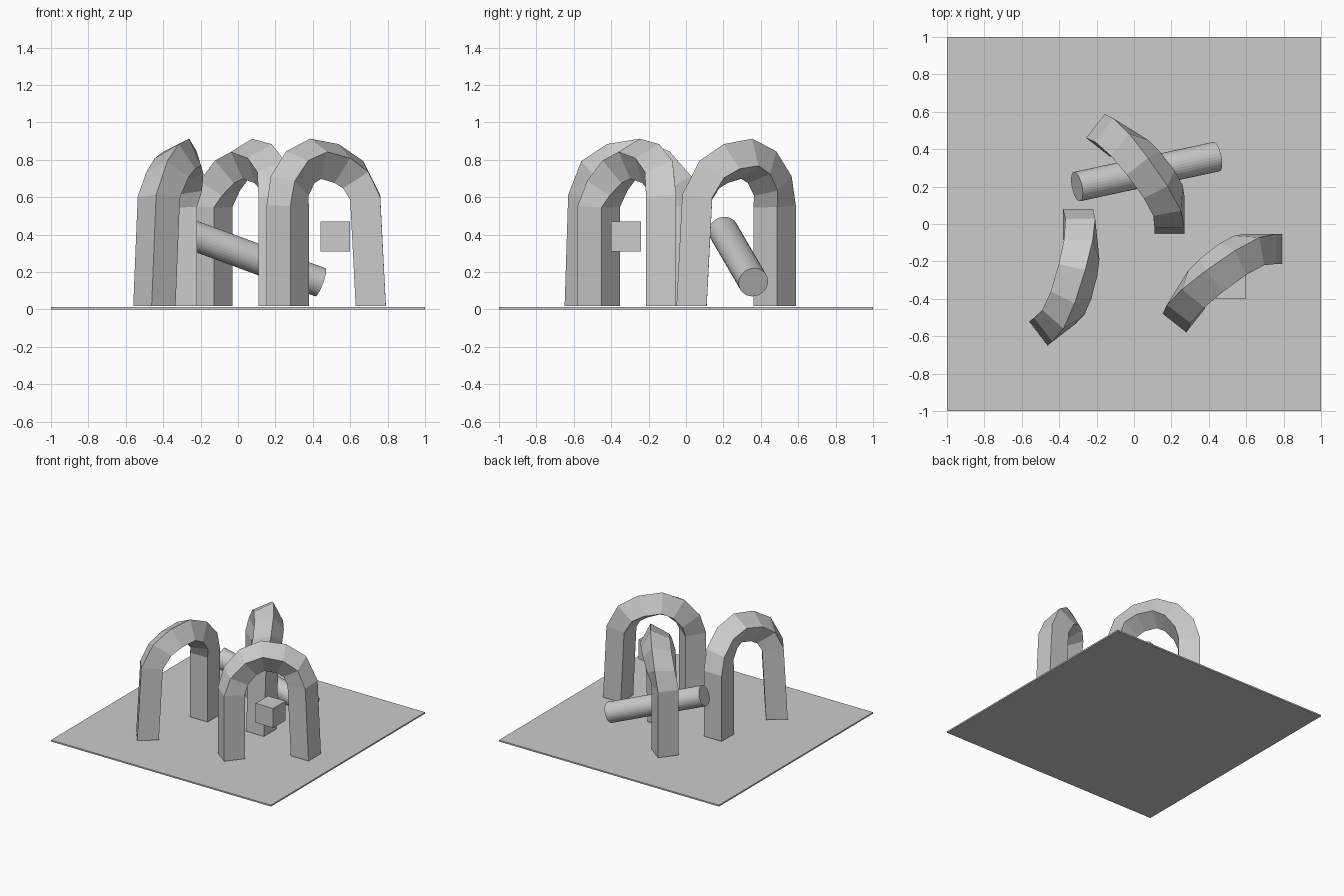
import bpy, bmesh
from math import radians, cos, sin
from mathutils import Vector, Matrix

cube = bpy.data.objects.get("Cube")
if cube:
    bpy.data.objects.remove(cube)

grey = bpy.data.materials.new("plain grey")
grey.use_nodes = True
grey.diffuse_color = (0.6, 0.6, 0.6, 1)
grey.node_tree.nodes["Principled BSDF"].inputs["Base Color"].default_value = (0.6, 0.6, 0.6, 1)


def add(name, bm, matrix=Matrix()):
    bmesh.ops.recalc_face_normals(bm, faces=bm.faces)
    mesh = bpy.data.meshes.new(name)
    bm.to_mesh(mesh)
    bm.free()
    mesh.materials.append(grey)
    obj = bpy.data.objects.new(name, mesh)
    obj.matrix_world = matrix
    bpy.context.collection.objects.link(obj)
    return obj


def box(name, size, centre):
    bm = bmesh.new()
    bmesh.ops.create_cube(bm, size=1, matrix=Matrix.Translation(centre) @ Matrix.Diagonal((*size, 1)))
    return add(name, bm)


# Arch path: distance along the span, sideways bulge, height
PATH = [(0, 0, 0.018), (0.024, 0.018, 0.6), (0.08, 0.05, 0.72), (0.18, 0.065, 0.78),
        (0.32, 0.065, 0.805), (0.43, 0.055, 0.76), (0.52, 0.03, 0.66),
        (0.555, 0, 0.55), (0.555, 0, 0.018)]
ALONG, SIDE, UP = Vector((-0.6, 0.8, 0)), Vector((0.8, 0.6, 0)), Vector((0, 0, 1))
HALF_DIAGONAL = 0.114


def arch(name, foot, turn):
    """Square bar swept along the bent path, slowly rolling from foot to foot."""
    bm = bmesh.new()
    rings = []
    last = len(PATH) - 1
    for i, (s, v, z) in enumerate(PATH):
        before, after = PATH[max(i - 1, 0)], PATH[min(i + 1, last)]
        ds, dz = after[0] - before[0], after[2] - before[2]
        if i in (0, last):
            ds = 0
        out = (UP * ds - ALONG * dz).normalized()
        centre = ALONG * s + SIDE * v + UP * z
        roll = 8 + 22 * min(max((i - 1) / (last - 2), 0), 1)
        ring = []
        for k in range(4):
            a = radians(roll + 90 * k)
            ring.append(bm.verts.new(centre + HALF_DIAGONAL * (out * cos(a) + SIDE * sin(a))))
        rings.append(ring)
    for a, b in zip(rings, rings[1:]):
        for k in range(4):
            n = (k + 1) % 4
            bm.faces.new((a[k], a[n], b[n], b[k]))
    bm.faces.new(rings[0])
    bm.faces.new(rings[-1])
    return add(name, bm, Matrix.Translation(foot) @ Matrix.Rotation(radians(turn), 4, "Z"))


# Ground plate and floating block
box("ground_plate", (2, 2, 0.012), (0, 0, 0.006))
box("small_block", (0.16, 0.16, 0.16), (0.52, -0.32, 0.39))

# Three copies of the arch
arch("back_arch", (0.19, 0.03, 0), 0)
arch("left_arch", (0.71, -0.133, 0), 90)
arch("right_arch", (-0.447, -0.536, 0), -52.3)

# Slanted round bar passing under the back arch
start, end = Vector((-0.305, 0.2, 0.42)), Vector((0.44, 0.36, 0.145))
axis = end - start
bm = bmesh.new()
bmesh.ops.create_cone(bm, cap_ends=True, segments=32, radius1=0.08, radius2=0.08, depth=axis.length)
add("slanted_bar", bm,
    Matrix.Translation((start + end) / 2) @ axis.to_track_quat("Z", "Y").to_matrix().to_4x4())
